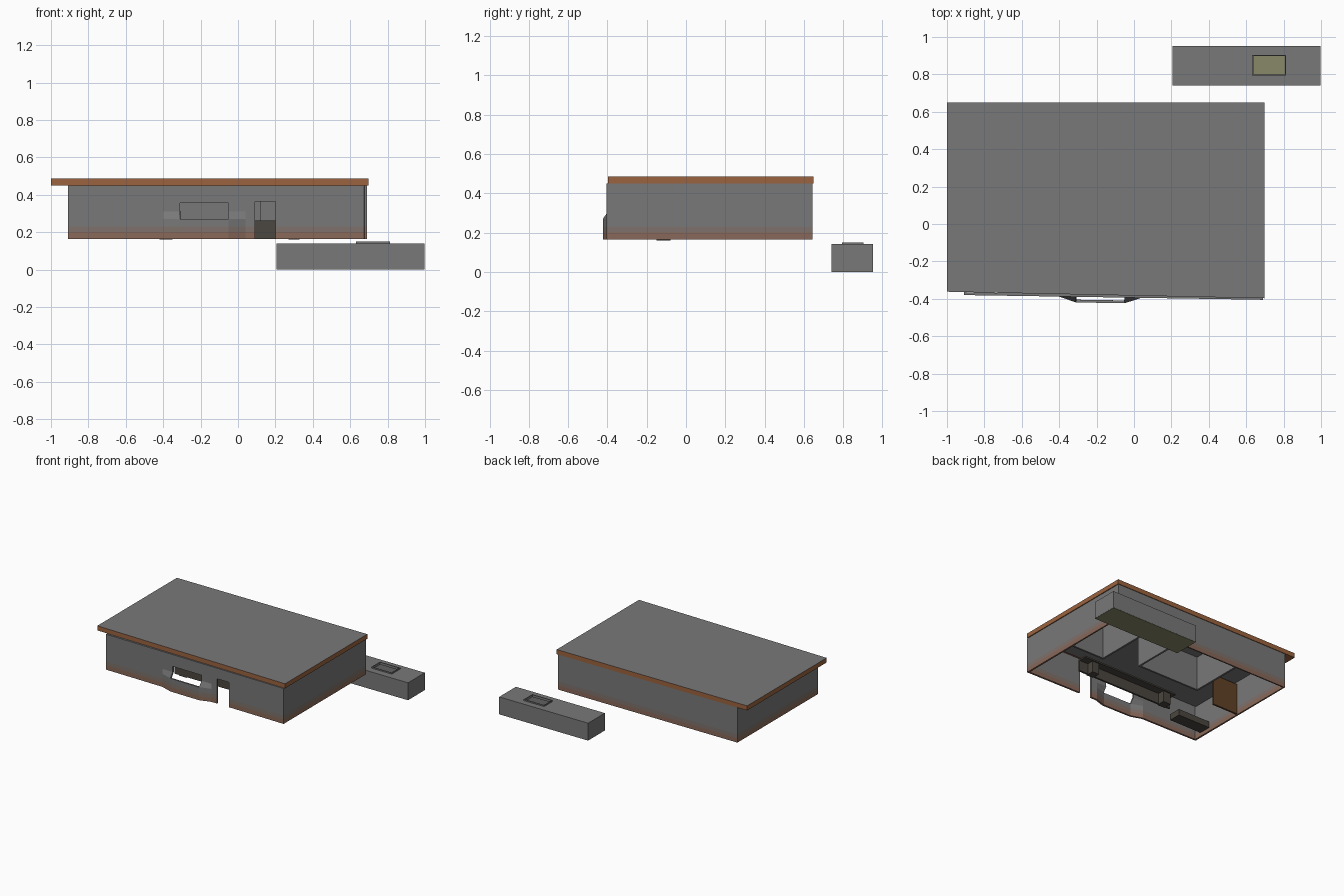
import bpy, bmesh

if "Cube" in bpy.data.objects:
    bpy.data.objects.remove(bpy.data.objects["Cube"])

def mat(name, r, g, b):
    m = bpy.data.materials.new(name)
    m.diffuse_color = (r, g, b, 1)
    m.use_nodes = True
    m.node_tree.nodes["Principled BSDF"].inputs["Base Color"].default_value = m.diffuse_color
    return m

GRAY = mat("concrete gray", .19, .19, .19)
BROWN = mat("dusty brown", .25, .14, .10)
MID = mat("gray brown", .21, .165, .145)
ORANGE = mat("rust orange", .33, .125, .05)
OLIVE = mat("pale olive", .25, .25, .14)
DARK = mat("dark counter", .07, .062, .05)
WOOD = mat("dark wood", .12, .055, .02)

def finish(name, bm, mats):
    bmesh.ops.recalc_face_normals(bm, faces=bm.faces)
    me = bpy.data.meshes.new(name)
    bm.to_mesh(me)
    bm.free()
    for m in mats:
        me.materials.append(m)
    ob = bpy.data.objects.new(name, me)
    bpy.context.collection.objects.link(ob)
    return ob

def boxes(name, m, *spans):
    """One object made of boxes given as (x0, x1, y0, y1, z0, z1)."""
    bm = bmesh.new()
    for x0, x1, y0, y1, z0, z1 in spans:
        vs = bmesh.ops.create_cube(bm, size=1)['verts']
        for v in vs:
            v.co = (x0 if v.co.x < 0 else x1, y0 if v.co.y < 0 else y1, z0 if v.co.z < 0 else z1)
    return finish(name, bm, [m])

def ring(x0, x1, y0, y1, t, z0, z1):
    """Four boxes forming a rectangular frame."""
    return [(x0, x1, y0, y0 + t, z0, z1), (x0, x1, y1 - t, y1, z0, z1),
            (x0, x0 + t, y0 + t, y1 - t, z0, z1), (x1 - t, x1, y0 + t, y1 - t, z0, z1)]

def wall_sheet(name, cols, rows, point, hole=lambda x, z: False):
    """Banded wall: a grid with openings, made solid inwards."""
    bm = bmesh.new()
    g = [[bm.verts.new(point(c, z)) for z in rows] for c in cols]
    for i in range(len(cols) - 1):
        for j in range(len(rows) - 1):
            a = (g[i][j], g[i + 1][j], g[i + 1][j + 1], g[i][j + 1])
            c = sum((v.co for v in a), a[0].co * 0) / 4
            if hole(c.x, c.z):
                continue
            f = bm.faces.new(a)
            f.material_index = 1 if c.z < .215 else 2 if c.z < .24 else 0
    for v in [v for v in bm.verts if not v.link_faces]:
        bm.verts.remove(v)
    me = bpy.data.meshes.new(name)
    bm.to_mesh(me)
    bm.free()
    for m in (GRAY, BROWN, MID):
        me.materials.append(m)
    ob = bpy.data.objects.new(name, me)
    bpy.context.collection.objects.link(ob)
    s = ob.modifiers.new("thickness", 'SOLIDIFY')
    s.thickness, s.offset = .015, -1
    return ob

# front wall: slightly skewed, with a bulge, a window and a doorway
def front_y(x):
    return -.38 - .025 * (x + .91) / 1.6

def front_point(x, z):
    bulge = .03 if -.32 < x < -.04 and z < .28 else 0
    return (x, front_y(x) - bulge, z)

def front_hole(x, z):
    return (.09 < x < .2 and z < .365) or (-.31 < x < -.05 and .27 < z < .355)

wall_sheet("front_wall", [-.91, -.4, -.31, -.05, .04, .09, .2, .69],
           [.165, .2, .23, .27, .31, .355, .365, .45], front_point, front_hole)

# side and back walls
path = [(.69, -.405), (.69, .645), (-.91, .645), (-.91, -.38)]
wall_sheet("side_and_back_walls", [0, 1, 2, 3], [.165, .2, .23, .45],
           lambda c, z: (*path[c], z))

# roof slab: gray top, rust edge and underside
bm = bmesh.new()
f = bm.faces.new([bm.verts.new((x, y, .45)) for x, y in
                  [(-1, -.362), (.697, -.397), (.697, .65), (-1, .65)]])
ext = bmesh.ops.extrude_face_region(bm, geom=[f])['geom']
for v in ext:
    if isinstance(v, bmesh.types.BMVert):
        v.co.z = .487
for f in bm.faces:
    f.material_index = 0 if f.calc_center_median().z > .48 else 1
finish("roof", bm, [GRAY, ORANGE])
boxes("ceiling", GRAY, (-.895, .675, -.36, .63, .44, .449))

# interior partitions, door, counters
boxes("partitions", GRAY,
      (-.45, .12, .19, .205, .165, .44), (-.45, -.435, .205, .63, .165, .44),
      (.105, .12, .205, .63, .165, .44), (.38, .395, .1, .63, .165, .44),
      (.395, .675, .1, .115, .165, .44))
boxes("inner_door", WOOD, (-.895, -.67, .1, .115, .17, .42))
boxes("long_counter", DARK, (-.46, .41, -.15, -.135, .165, .26),
      (-.46, .41, -.15, -.07, .25, .262),
      (-.42, -.35, -.15, -.08, .16, .25), (.27, .33, -.15, -.08, .16, .25))
boxes("low_seat", DARK, (-.89, -.6, -.3, -.2, .19, .24))

# separate low box with an open hatch
X0, X1, Y0, Y1 = .205, .997, .74, .953
boxes("shed_walls", GRAY, *ring(X0, X1, Y0, Y1, .008, .002, .135))
boxes("shed_floor", OLIVE, (X0 + .001, X1 - .001, Y0 + .001, Y1 - .001, 0, .006))
boxes("shed_top", GRAY, (X0, .635, Y0, Y1, .132, .141), (.811, X1, Y0, Y1, .132, .141),
      (.635, .811, Y0, .797, .132, .141), (.635, .811, .9, Y1, .132, .141))
boxes("hatch_rim", GRAY, *ring(.632, .814, .794, .903, .006, .132, .151))
